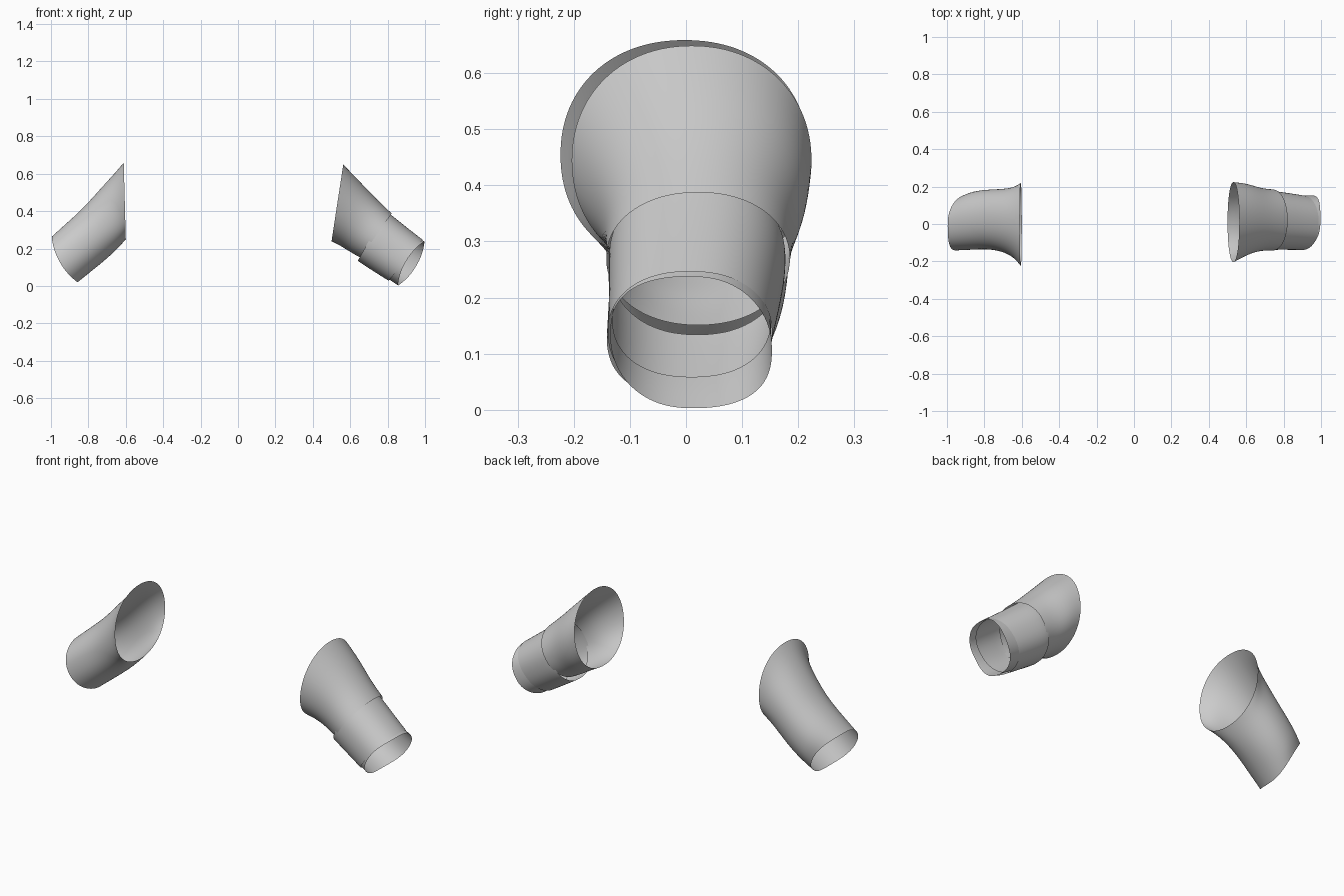
import bpy
import bmesh
from math import sin, cos, pi, copysign
from mathutils import Vector

cube = bpy.data.objects.get("Cube")
if cube:
    bpy.data.objects.remove(cube, do_unlink=True)

cloth = bpy.data.materials.new("grey cloth")
cloth.use_nodes = True
GREY = (0.6, 0.6, 0.6, 1)
cloth.diffuse_color = GREY
cloth.node_tree.nodes["Principled BSDF"].inputs["Base Color"].default_value = GREY
cloth.node_tree.nodes["Principled BSDF"].inputs["Roughness"].default_value = 0.8

SIDES = 32


def soft(v, power):
    """Squares a circle coordinate slightly."""
    return copysign(abs(v) ** power, v)


def tube(name, rings, bulge=0.0, power=0.95):
    """Open cloth tube; each ring is top x, top z, bottom x, bottom z, front y, back y.
    The last ring is pushed along the arm by bulge at the front, pulled in at the back."""
    bm = bmesh.new()
    loops = []
    for n, (tx, tz, bx, bz, front, back) in enumerate(rings):
        top, bottom = Vector((tx, 0, tz)), Vector((bx, 0, bz))
        mid, up = (top + bottom) / 2, (top - bottom) / 2
        along = Vector((up.z, 0, -up.x)).normalized()
        if tx < 0:
            along = -along
        loop = []
        for i in range(SIDES):
            a = 2 * pi * i / SIDES
            side = soft(sin(a), power)
            p = mid + up * soft(cos(a), power)
            p.y = (front + back) / 2 - side * (back - front) / 2
            if n == len(rings) - 1:
                p += along * bulge * sin(a) * abs(sin(a))
            loop.append(bm.verts.new(p))
        loops.append(loop)
    for a, b in zip(loops, loops[1:]):
        for i in range(SIDES):
            j = (i + 1) % SIDES
            bm.faces.new((a[i], a[j], b[j], b[i]))
    bmesh.ops.recalc_face_normals(bm, faces=bm.faces)
    # Outward normals
    f = bm.faces[0]
    if f.normal.z < 0:
        bmesh.ops.reverse_faces(bm, faces=bm.faces)
    for f in bm.faces:
        f.smooth = True
    mesh = bpy.data.meshes.new(name)
    bm.to_mesh(mesh)
    bm.free()
    mesh.materials.append(cloth)
    ob = bpy.data.objects.new(name, mesh)
    bpy.context.collection.objects.link(ob)
    sub = ob.modifiers.new("smooth", "SUBSURF")
    sub.levels = sub.render_levels = 2
    return ob


# Left sleeve: flared upper part
tube("left_upper_sleeve", [
    (.563, .65, .50, .238, -.205, .225),
    (.655, .555, .55, .213, -.165, .218),
    (.74, .465, .60, .18, -.142, .192),
    (.822, .388, .655, .15, -.143, .186),
])

# Left sleeve: lower part tucked under the upper edge
tube("left_lower_sleeve", [
    (.79, .405, .64, .133, -.138, .178),
    (.816, .383, .662, .118, -.139, .178),
    (.90, .315, .73, .074, -.138, .167),
    (.988, .247, .805, .027, -.14, .154),
], power=0.9)

# Left sleeve: lining that shows past the hem, longer underneath and behind
tube("left_cuff_lining", [
    (.95, .268, .77, .058, -.132, .152),
    (.975, .25, .805, .036, -.134, .152),
    (.997, .238, .855, .002, -.136, .154),
], bulge=-.03, power=0.88)

# Right sleeve: one piece from shoulder to cuff
tube("right_sleeve", [
    (-.611, .66, -.60, .248, -.225, .22),
    (-.655, .608, -.635, .208, -.175, .195),
    (-.74, .515, -.68, .164, -.145, .187),
    (-.83, .413, -.74, .113, -.134, .185),
    (-.92, .333, -.80, .065, -.138, .175),
    (-.996, .264, -.857, .019, -.142, .154),
], bulge=.03, power=0.93)
